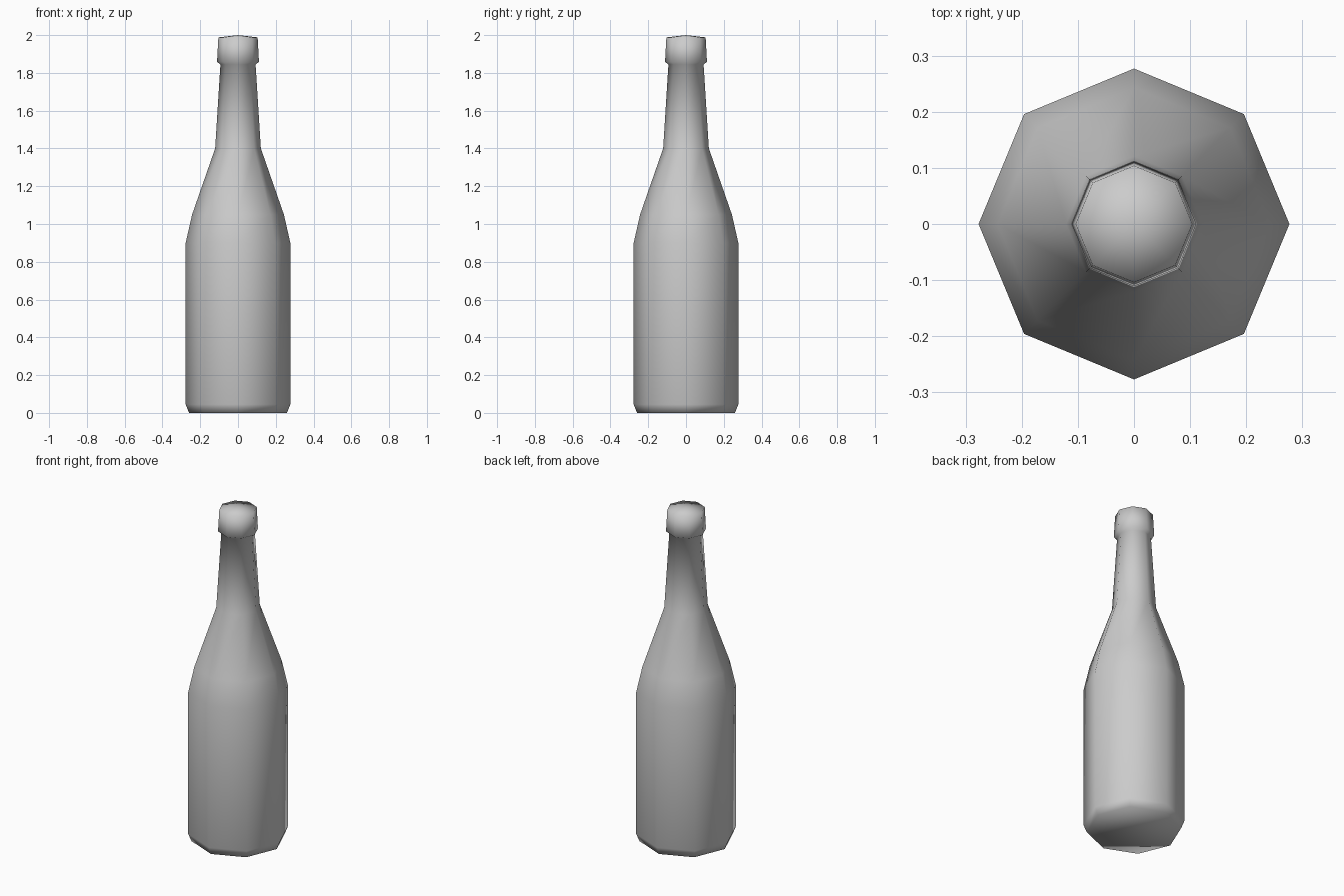
import bpy
import bmesh
from math import cos, sin, tau

SIDES = 8

cube = bpy.data.objects.get("Cube")
if cube:
    bpy.data.objects.remove(cube, do_unlink=True)

# Single grey colour
grey = bpy.data.materials.new("plain_grey")
grey.use_nodes = True
colour = (0.6, 0.6, 0.6, 1)
grey.diffuse_color = colour
grey.node_tree.nodes["Principled BSDF"].inputs["Base Color"].default_value = colour


def lathe(name, profile, tip):
    """Turn (radius, height) points into an eight-sided smooth shell with a flat base and pointed top."""
    bm = bmesh.new()
    rings = [[bm.verts.new((r * cos(tau * i / SIDES), r * sin(tau * i / SIDES), z))
              for i in range(SIDES)] for r, z in profile]
    for low, high in zip(rings, rings[1:]):
        for i in range(SIDES):
            j = (i + 1) % SIDES
            bm.faces.new((low[i], low[j], high[j], high[i]))
    bm.faces.new(rings[0][::-1])
    top = bm.verts.new((0, 0, tip))
    for i in range(SIDES):
        bm.faces.new((rings[-1][i], rings[-1][(i + 1) % SIDES], top))
    for face in bm.faces:
        face.smooth = True
    mesh = bpy.data.meshes.new(name)
    bm.to_mesh(mesh)
    bm.free()
    mesh.materials.append(grey)
    obj = bpy.data.objects.new(name, mesh)
    bpy.context.collection.objects.link(obj)
    return obj


# Bottle: base, body, shoulder, neck and lip in one continuous surface
lathe("bottle", [
    (0.259, 0.0), (0.277, 0.045),      # bevelled base
    (0.277, 0.90), (0.243, 1.05),      # straight body and shoulder
    (0.121, 1.40), (0.093, 1.845),     # tapering neck
    (0.111, 1.858), (0.104, 1.988),    # lip
], 2.0)
